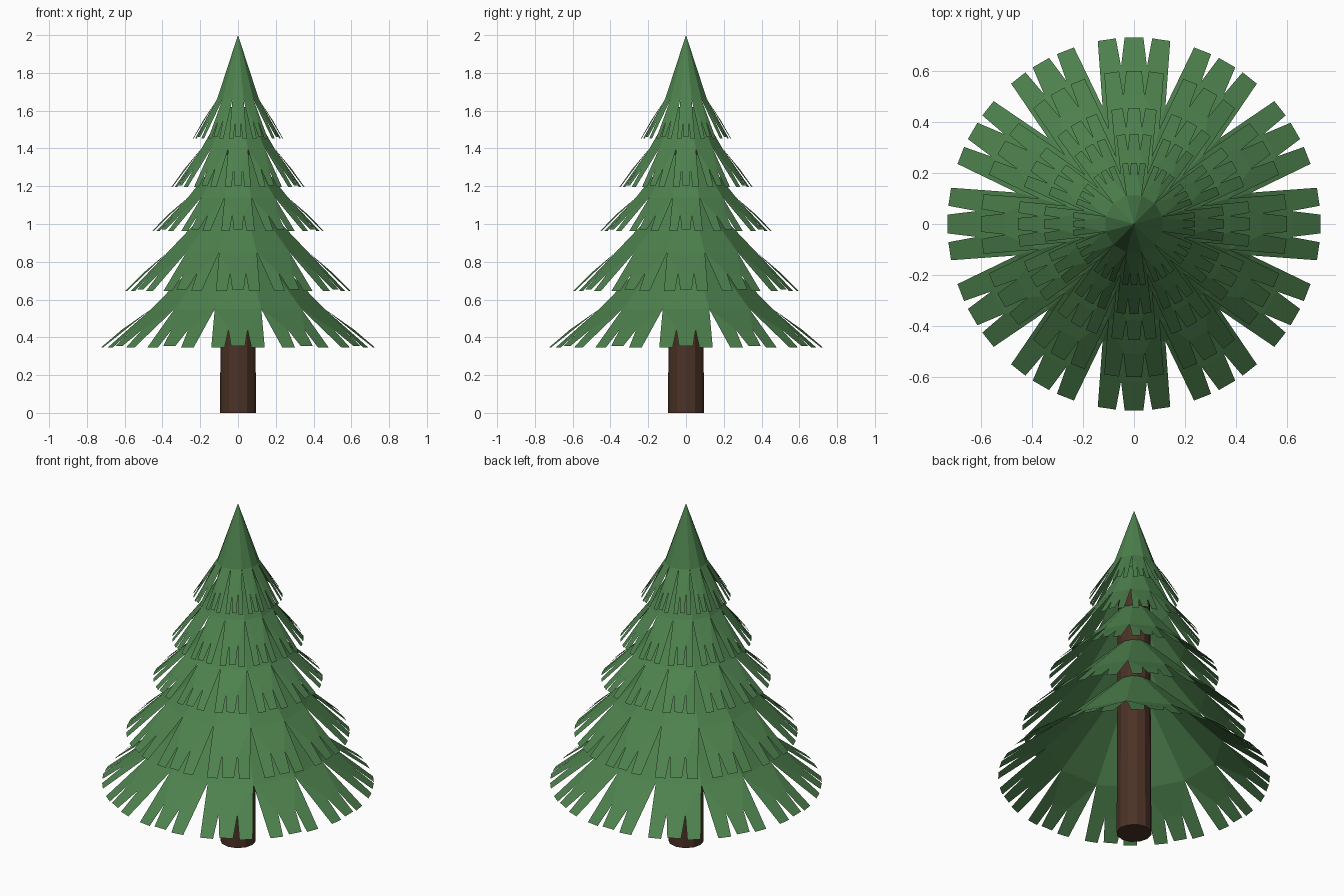
import bpy, bmesh
from math import radians, sin, cos

if "Cube" in bpy.data.objects:
    bpy.data.objects.remove(bpy.data.objects["Cube"])


def material(name, rgb):
    m = bpy.data.materials.new(name)
    m.diffuse_color = (*rgb, 1)
    m.use_nodes = True
    m.node_tree.nodes["Principled BSDF"].inputs["Base Color"].default_value = m.diffuse_color
    return m


green = material("needle_green", (0.075, 0.22, 0.075))
brown = material("bark_brown", (0.07, 0.032, 0.02))


def finish(bm, name, mat):
    bmesh.ops.remove_doubles(bm, verts=bm.verts, dist=0.0002)
    me = bpy.data.meshes.new(name)
    bm.to_mesh(me)
    bm.free()
    me.materials.append(mat)
    ob = bpy.data.objects.new(name, me)
    bpy.context.collection.objects.link(ob)
    return ob


def tier(name, top, shoulder, tip):
    """Twelve-sided flared skirt; every side ends in three cut fringe strips.
    top, shoulder and tip are (radius, height)."""
    bm = bmesh.new()
    t = 0.56                                   # inner notch position, shoulder to tip
    notch = [a + (b - a) * t for a, b in zip(shoulder, tip)]
    for k in range(12):
        def p(deg, ring, dz=0.0):
            a = radians(30 * k + deg)
            return bm.verts.new((ring[0] * cos(a), ring[0] * sin(a), ring[1] + dz))

        def face(*pts):
            bm.faces.new(pts)

        # upper cone panel
        s0, s1 = p(-15, shoulder), p(15, shoulder)
        if top[0] < 0.001:
            face(s0, s1, p(0, top))
        else:
            face(s0, s1, p(15, top), p(-15, top))
        # panel down to the inner notches
        n0, n1 = p(-4.7, notch), p(4.7, notch)
        face(s0, n0, n1, s1)
        # three fringe strips
        face(s0, p(-11.2, tip, -0.008), p(-5.6, tip, -0.008), n0)
        face(n0, p(-2.9, tip), p(2.9, tip), n1)
        face(n1, p(5.6, tip, -0.008), p(11.2, tip, -0.008), s1)
    return finish(bm, name, green)


# branch tiers, bottom to top
tiers = [
    ((0.10, 0.92), (0.475, 0.55), (0.73, 0.353)),
    ((0.09, 1.15), (0.386, 0.85), (0.60, 0.652)),
    ((0.085, 1.37), (0.275, 1.14), (0.455, 0.972)),
    ((0.07, 1.62), (0.20, 1.40), (0.353, 1.205)),
    ((0.0, 2.0), (0.115, 1.66), (0.24, 1.46)),
]
for i, rings in enumerate(tiers):
    tier(f"branch_tier_{i + 1}", *rings)

# trunk
bm = bmesh.new()
bmesh.ops.create_cone(bm, cap_ends=True, segments=12, radius1=0.095, radius2=0.07, depth=1.55)
for v in bm.verts:
    v.co.z += 0.775
    if v.co.z > 1:                             # straight below, narrowing only inside the tiers
        v.co.x *= 1.25
        v.co.y *= 1.25
finish(bm, "trunk", brown)
